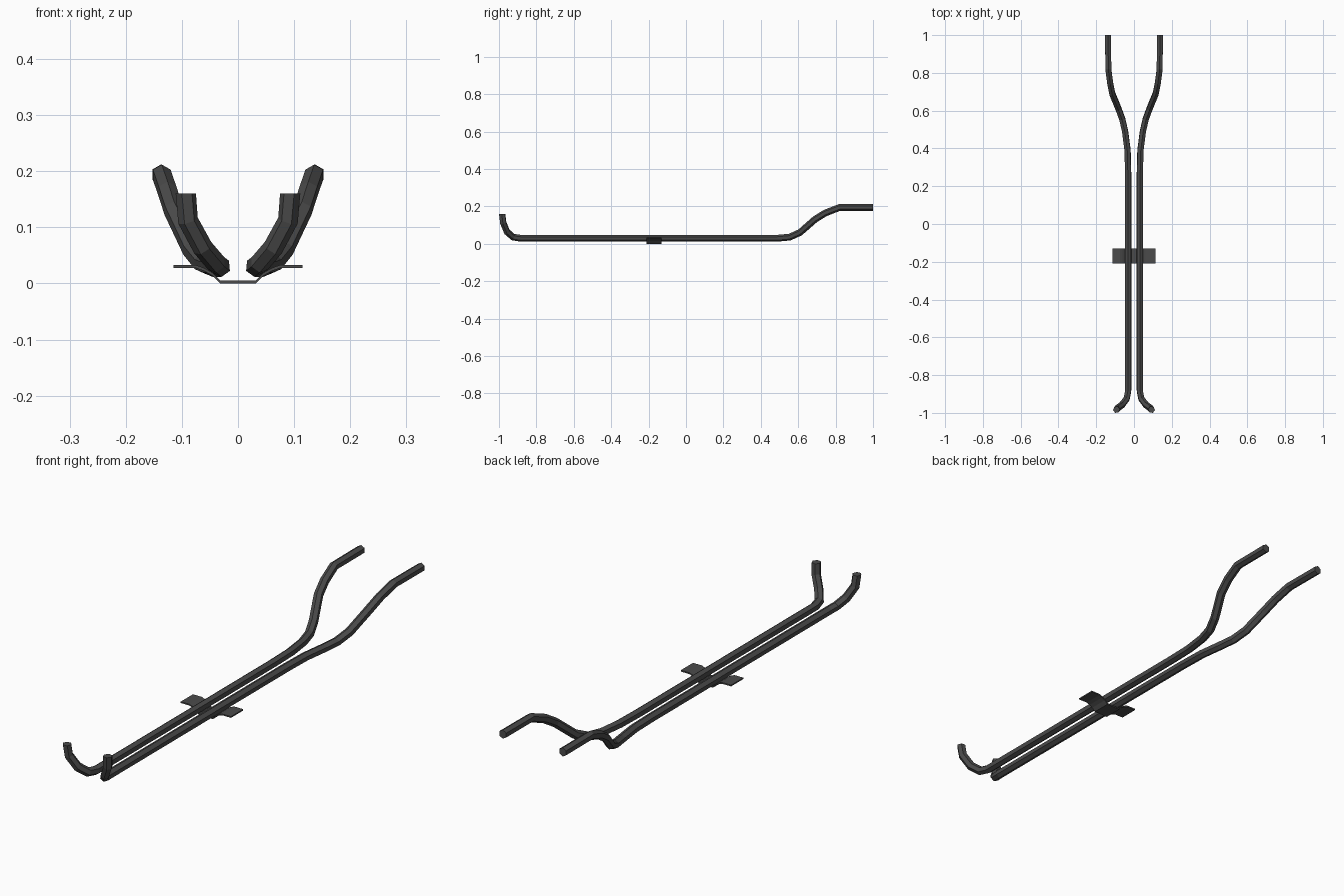
import bpy, bmesh
from mathutils import Vector, Matrix
from math import sin, cos, radians

if "Cube" in bpy.data.objects:
    bpy.data.objects.remove(bpy.data.objects["Cube"])

mat = bpy.data.materials.new("dark_metal")
mat.diffuse_color = (0.07, 0.07, 0.07, 1)
mat.use_nodes = True
mat.node_tree.nodes["Principled BSDF"].inputs["Base Color"].default_value = mat.diffuse_color
R = 0.0182


def make_object(name, bm):
    bmesh.ops.recalc_face_normals(bm, faces=bm.faces)
    me = bpy.data.meshes.new(name)
    bm.to_mesh(me)
    bm.free()
    me.materials.append(mat)
    ob = bpy.data.objects.new(name, me)
    bpy.context.collection.objects.link(ob)
    return ob


def sweep_pipe(name, path, start_dir, side):
    """Six-sided capped pipe carried along a path, mirrored by side."""
    pts = [Vector(p) for p in path]
    n = len(pts)
    tans = []
    for i in range(n):
        a = (pts[i] - pts[i - 1]).normalized() if i else Vector(start_dir)
        b = (pts[i + 1] - pts[i]).normalized() if i < n - 1 else a
        tans.append((a + b).normalized() if i else a.normalized())
    # carry the upright frame of the straight tail forward to the hook
    up = Vector((0, 0, 1))
    frames = [None] * n
    for i in reversed(range(n)):
        if i < n - 1:
            up = tans[i + 1].rotation_difference(tans[i]) @ up
        frames[i] = (up.copy(), tans[i].cross(up).normalized())
    bm = bmesh.new()
    rings = []
    for p, (u, s) in zip(pts, frames):
        ring = []
        for k in range(6):
            a = radians(60 * k)
            v = p + R * (cos(a) * u + sin(a) * s)
            ring.append(bm.verts.new((v.x * side, v.y, v.z)))
        rings.append(ring)
    for r0, r1 in zip(rings, rings[1:]):
        for k in range(6):
            j = (k + 1) % 6
            bm.faces.new((r0[k], r0[j], r1[j], r1[k]))
    bm.faces.new(rings[0])
    bm.faces.new(rings[-1])
    return make_object(name, bm)


# Pipes: front hook, straight run, flared and raised tail
path = [(0.093, -0.983, 0.160), (0.089, -0.977, 0.112), (0.063, -0.957, 0.064),
        (0.039, -0.925, 0.036), (0.031, -0.885, 0.030),
        (0.031, 0.27, 0.030), (0.034, 0.39, 0.030), (0.047, 0.49, 0.030),
        (0.062, 0.555, 0.036), (0.082, 0.61, 0.061), (0.115, 0.69, 0.131),
        (0.126, 0.745, 0.165), (0.136, 0.82, 0.194), (0.137, 1.0, 0.194)]
for side, label in ((1, "right"), (-1, "left")):
    sweep_pipe(label + "_pipe", path, (0, 0, -1), side)

# Bracket: bent strip under the pipes
half = [(0.032, 0), (0.046, 0.014), (0.060, 0.022), (0.075, 0.0275), (0.115, 0.0275)]
profile = [(-x, z) for x, z in reversed(half)] + half
bm = bmesh.new()
T = 0.0055
rows = []
for x, z in profile:
    rows.append([bm.verts.new((x, y, z + h)) for y, h in
                 ((-0.21, 0), (-0.13, 0), (-0.13, T), (-0.21, T))])
for a, b in zip(rows, rows[1:]):
    for k in range(4):
        j = (k + 1) % 4
        bm.faces.new((a[k], a[j], b[j], b[k]))
bm.faces.new(rows[0])
bm.faces.new(rows[-1])
make_object("mounting_bracket", bm)
